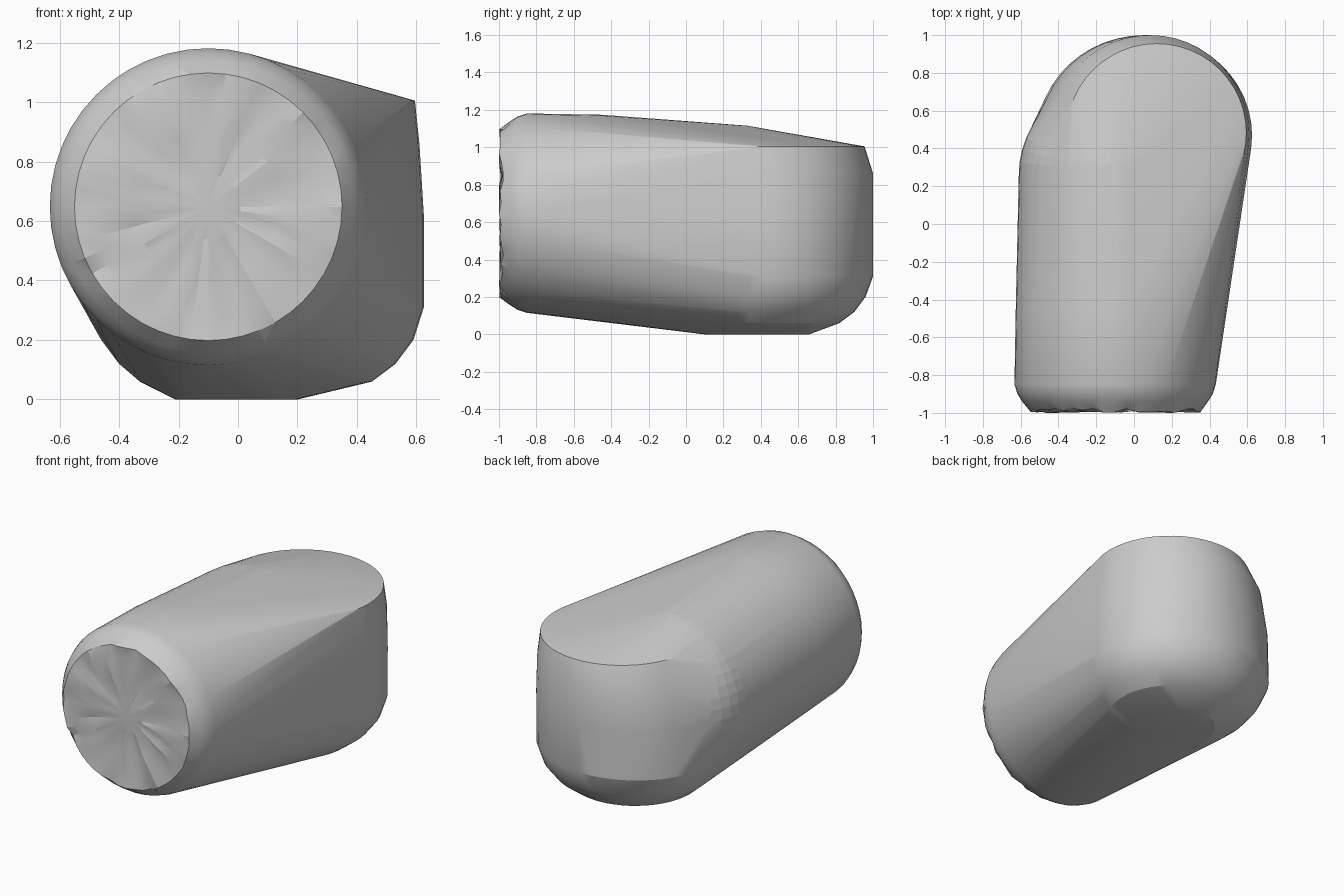
import bpy, bmesh, math, random
from mathutils import Vector

cube = bpy.data.objects.get("Cube")
if cube:
    bpy.data.objects.remove(cube)

random.seed(4)
SIDES = 48
bm = bmesh.new()


def ring(place, rx, ry):
    for i in range(SIDES):
        a = 2 * math.pi * i / SIDES
        bm.verts.new(place(rx * math.cos(a), ry * math.sin(a)))


# Upright rings across the horizontal barrel: y, radius
CAP_Y = -0.98
barrel = [(CAP_Y, 0.45), (-0.94, 0.492), (-0.9, 0.517), (-0.85, 0.533), (-0.45, 0.526)]
for y, r in barrel:
    ring(lambda u, v: Vector((-0.1 + u, y, 0.648 + v)), r, r)

# Rounded shoulder where the barrel meets the back
bmesh.ops.create_uvsphere(bm, u_segments=SIDES, v_segments=24, radius=0.51)
for v in bm.verts[-(SIDES * 23 + 2):]:
    v.co += Vector((-0.1, 0.26, 0.61))

# Level rings of the upright back: z, left x, right x, front y, back y
back = [
    (0.0, -0.21, 0.2, 0.1, 0.66),
    (0.06, -0.33, 0.45, 0.04, 0.82),
    (0.12, -0.4, 0.53, 0.0, 0.9),
    (0.2, -0.46, 0.59, -0.03, 0.96),
    (0.31, -0.51, 0.625, -0.06, 1.0),
    (0.62, -0.5, 0.625, -0.06, 1.0),
    (0.86, -0.44, 0.61, -0.05, 1.0),
    (1.005, -0.355, 0.595, 0.01, 0.955),
]
for z, x0, x1, y0, y1 in back:
    centre = Vector(((x0 + x1) / 2, (y0 + y1) / 2, z))
    ring(lambda u, v: centre + Vector((u, v, 0)), (x1 - x0) / 2, (y1 - y0) / 2)

# Stretch one skin over all of them
hull = bmesh.ops.convex_hull(bm, input=bm.verts[:])
loose = {g for g in hull["geom_interior"] + hull["geom_unused"]
         if isinstance(g, bmesh.types.BMVert)}
bmesh.ops.delete(bm, geom=list(loose), context='VERTS')
bmesh.ops.delete(bm, geom=[v for v in bm.verts if not v.link_faces], context='VERTS')

# Crumpled front cap inside the rounded rim
cap = [f for f in bm.faces if all(abs(v.co.y - CAP_Y) < 1e-4 for v in f.verts)]
face = bmesh.utils.face_join(cap) if len(cap) > 1 else cap[0]
rim = set(face.verts)
for step in (0.07, 0.13, 0.14):
    bmesh.ops.inset_region(bm, faces=[face], thickness=step, use_even_offset=True)
bmesh.ops.poke(bm, faces=[face])
for v in bm.verts:
    if v not in rim and abs(v.co.y - CAP_Y) < 1e-4:
        v.co.y = random.uniform(-1.0, -0.975)

bmesh.ops.recalc_face_normals(bm, faces=bm.faces[:])
mesh = bpy.data.meshes.new("rounded_body")
bm.to_mesh(mesh)
bm.free()
body = bpy.data.objects.new("rounded_body", mesh)
bpy.context.collection.objects.link(body)
bpy.context.view_layer.objects.active = body
body.select_set(True)
bpy.ops.object.shade_smooth_by_angle(angle=math.radians(20))
